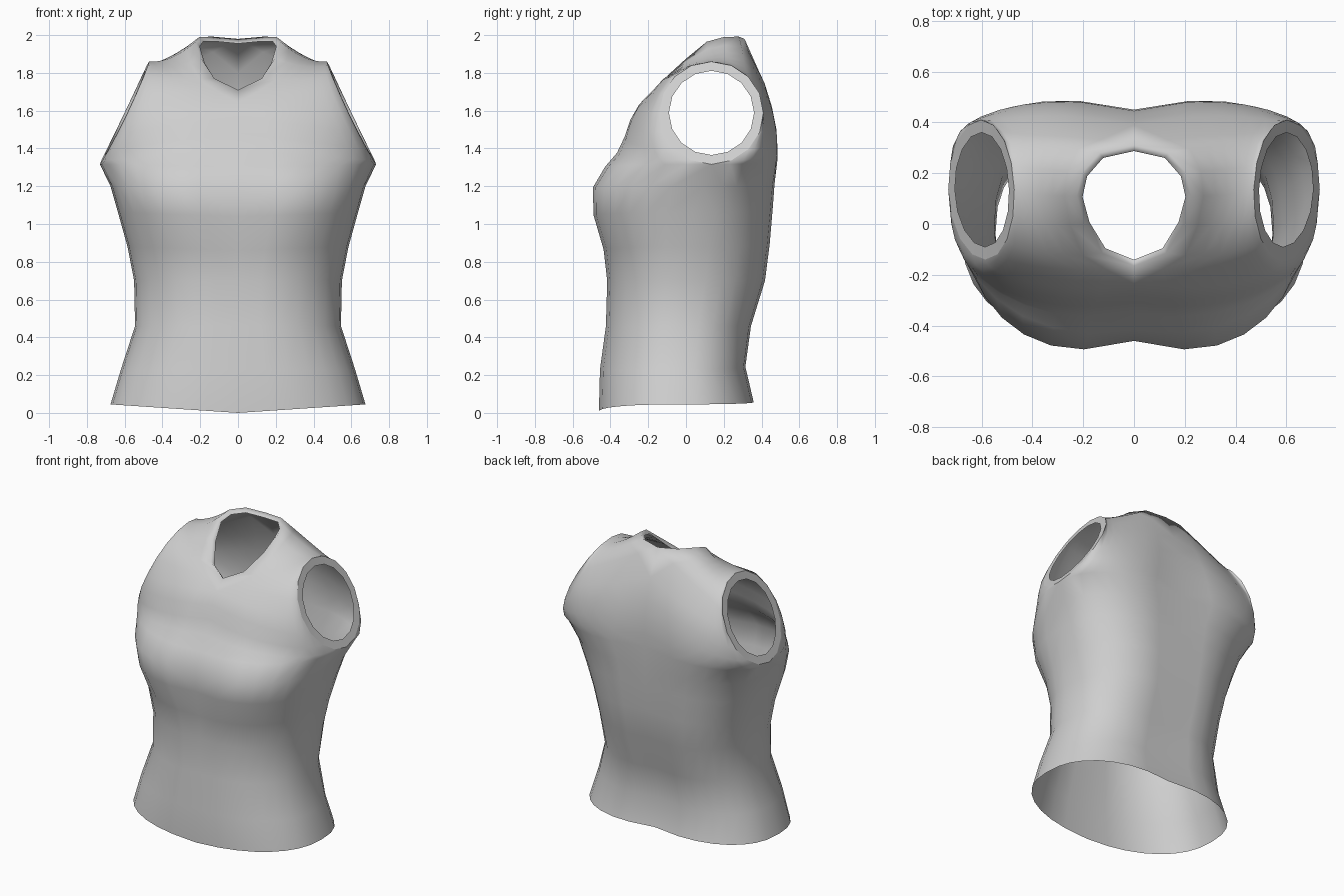
import bpy
import bmesh
from math import sin, cos, pi
from mathutils import Vector

cube = bpy.data.objects.get("Cube")
if cube:
    bpy.data.objects.remove(cube, do_unlink=True)

COLS = 8    # columns from the centre line to the side seam
STEPS = 8   # rows from armpit to shoulder

fabric = bpy.data.materials.new("grey_fabric")
fabric.use_nodes = True
GREY = (0.62, 0.62, 0.62, 1)
fabric.diffuse_color = GREY
fabric.node_tree.nodes["Principled BSDF"].inputs["Base Color"].default_value = GREY

# Torso rows: front z, side z, back z, half width, side y, front y, back y,
# front squareness, front bulge
torso = [
    (0.00, 0.045, 0.06, 0.675, -0.05, -0.46, 0.34, 2.4, 0.01),
    (0.23, 0.23, 0.25, 0.62, -0.05, -0.455, 0.295, 2.3, 0.01),
    (0.46, 0.46, 0.46, 0.545, -0.04, -0.42, 0.325, 2.2, 0.015),
    (0.70, 0.70, 0.70, 0.55, -0.02, -0.41, 0.40, 2.2, 0.02),
    (0.86, 0.88, 0.90, 0.585, 0.0, -0.425, 0.425, 2.3, 0.025),
    (1.04, 1.06, 1.08, 0.635, 0.04, -0.46, 0.44, 2.6, 0.045),
    (1.19, 1.20, 1.22, 0.675, 0.09, -0.46, 0.45, 2.65, 0.05),
]
# Centre front, then up the neck edge to the shoulder
front_line = [(0, -0.415, 1.30), (0, -0.35, 1.39), (0, -0.31, 1.48),
              (0, -0.28, 1.57), (0, -0.235, 1.645), (0, -0.165, 1.71),
              (0.125, -0.115, 1.77), (0.195, 0.0, 1.875), (0.225, 0.11, 1.965)]
# Centre back, then round the neck edge to the same shoulder point
back_line = [(0, 0.45, 1.35), (0, 0.45, 1.44), (0, 0.445, 1.55),
             (0, 0.425, 1.67), (0, 0.39, 1.80), (0, 0.31, 1.98),
             (0.135, 0.28, 1.992), (0.205, 0.2, 1.99), (0.225, 0.11, 1.965)]


def armhole(angle, scale=1.0):
    """Point on the tilted armhole; angle 0 is the armpit, positive is forward."""
    h = -cos(angle) * scale
    side = sin(angle) * scale
    return Vector((0.593 - 0.13 * h + 0.008 * h * h - 0.008 * side,
                   0.135 - 0.275 * side, 1.588 + 0.272 * h))


def sweep(start, end, power, bulge, sag=0.0):
    """Rounded cross-section from the centre line to the side."""
    row = []
    for i in range(COLS + 1):
        t = i / COLS * pi / 2
        s = sin(t) ** (2 / power)
        c = max(cos(t), 0) ** (2 / power)
        hump = 4 * s * (1 - s)
        row.append(Vector((start[0] + (end[0] - start[0]) * s,
                           end[1] + (start[1] - end[1]) * c + bulge * hump,
                           start[2] + (end[2] - start[2]) * s - sag * hump)))
    return row


bm = bmesh.new()


def skin(rows):
    """Join neighbouring rows of points with quads."""
    grid = [[bm.verts.new(p) for p in row] for row in rows]
    for low, high in zip(grid, grid[1:]):
        for i in range(len(low) - 1):
            bm.faces.new((low[i], low[i + 1], high[i + 1], high[i]))


# Front and back panels, each running from hem to shoulder
for side, line, power, bulge in ((1, front_line, 2.3, -0.03),
                                 (-1, back_line, 2.8, 0.045)):
    rows = []
    for zf, zs, zb, w, y, f, b, square, swell in torso:
        if side > 0:
            rows.append(sweep((0, f, zf), (w, y, zs), square, -swell))
        else:
            rows.append(sweep((0, b, zb), (w, y, zs), 2.6, 0.03))
    for k, start in enumerate(line):
        u = k / STEPS
        rows.append(sweep(start, armhole(side * u * pi), power + (2 - power) * u,
                          bulge * (1 - u * u), 0.03 * max(0, k - 5) / 3))
    skin(rows)

# Flat armhole band
angles = [i * pi / STEPS for i in range(2 * STEPS + 1)]
skin([[armhole(a) for a in angles], [armhole(a, 0.82) for a in angles]])

# Rolled neck lip
neck = [Vector(p) for p in front_line[5:] + back_line[7:4:-1]]
lip = [Vector((p.x * 0.9, 0.08 + (p.y - 0.08) * 0.9, p.z - 0.025)) for p in neck]
skin([neck, lip])

bmesh.ops.remove_doubles(bm, verts=bm.verts[:], dist=0.0005)
bmesh.ops.dissolve_degenerate(bm, dist=0.0005, edges=bm.edges[:])
bmesh.ops.recalc_face_normals(bm, faces=bm.faces[:])
hem = min(bm.faces, key=lambda f: f.calc_center_median().z)
if hem.normal.y > 0:
    bmesh.ops.reverse_faces(bm, faces=bm.faces[:])

# Keep the armhole edge crisp
rim = [armhole(a) for a in angles]
on_rim = {v for v in bm.verts if min((v.co - p).length for p in rim) < 0.001}
for e in bm.edges:
    e.smooth = not (e.verts[0] in on_rim and e.verts[1] in on_rim)
for f in bm.faces:
    f.smooth = True

mesh = bpy.data.meshes.new("sleeveless_top")
bm.to_mesh(mesh)
bm.free()
mesh.materials.append(fabric)
top = bpy.data.objects.new("sleeveless_top", mesh)
bpy.context.collection.objects.link(top)
mirror = top.modifiers.new("mirror", 'MIRROR')
mirror.use_clip = True
mirror.merge_threshold = 0.001
